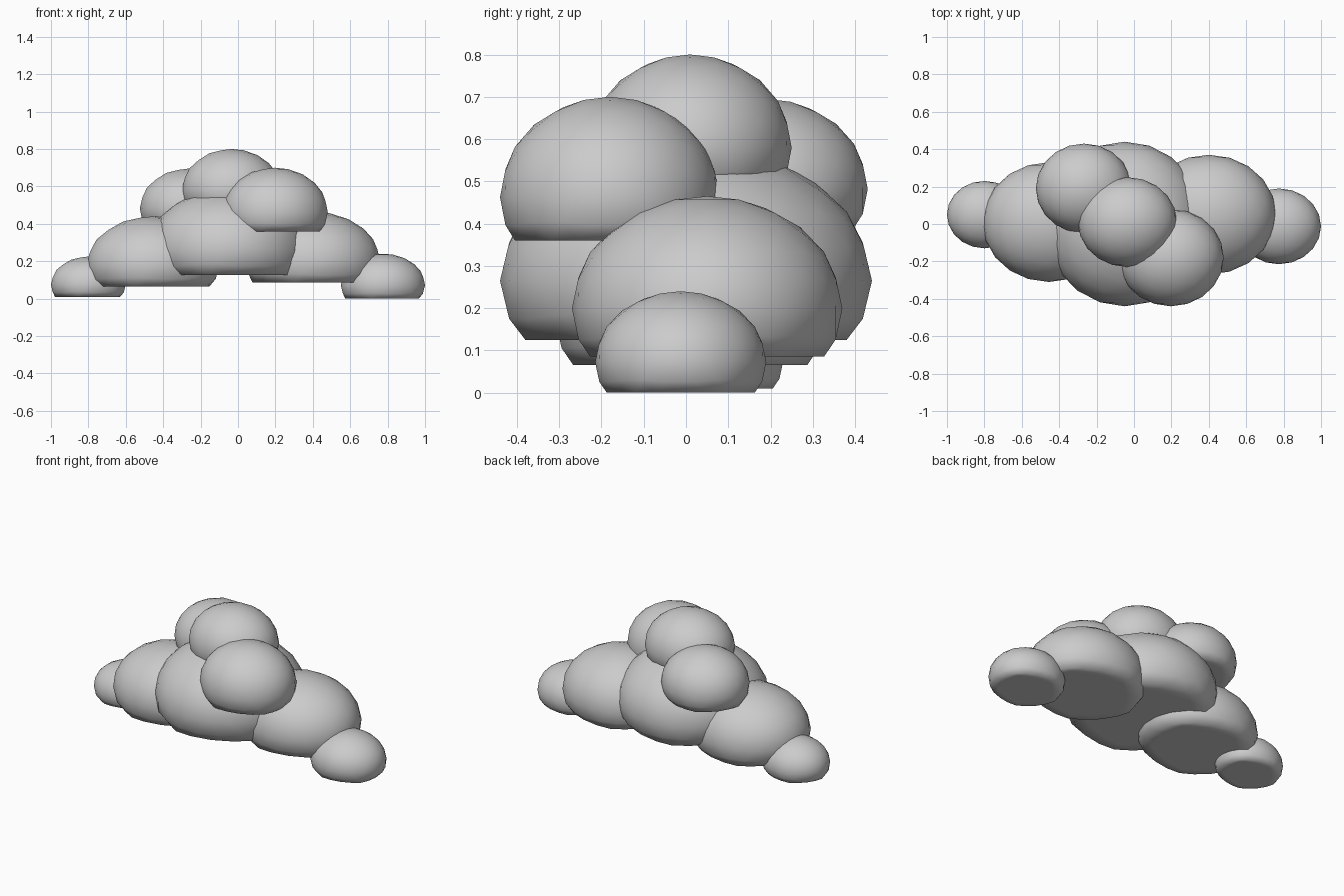
import bpy, bmesh

if "Cube" in bpy.data.objects:
    bpy.data.objects.remove(bpy.data.objects["Cube"])

CUT = -0.43  # flat underside, as a fraction of the vertical radius


def puff(name, x0, x1, y0, y1, bottom, top):
    """Rounded cloud puff filling the given bounds, flattened underneath."""
    bm = bmesh.new()
    bmesh.ops.create_icosphere(bm, subdivisions=3, radius=1)
    mx = max(abs(v.co.x) for v in bm.verts)
    my = max(abs(v.co.y) for v in bm.verts)
    rz = (top - bottom) / (1 - CUT)
    cz = top - rz
    for v in bm.verts:
        x, y, z = v.co
        v.co = ((x0 + x1) / 2 + x / mx * (x1 - x0) / 2,
                (y0 + y1) / 2 + y / my * (y1 - y0) / 2,
                cz + max(z, CUT) * rz)
    for f in bm.faces:
        f.smooth = True
    mesh = bpy.data.meshes.new(name)
    bm.to_mesh(mesh)
    bm.free()
    ob = bpy.data.objects.new(name, mesh)
    bpy.context.collection.objects.link(ob)
    return ob


# Lower row of puffs, left to right
puff("left_end_puff", -1.0, -0.60, -0.13, 0.23, 0.01, 0.225)
puff("left_puff", -0.81, -0.10, -0.31, 0.33, 0.065, 0.44)
puff("centre_puff", -0.48, 0.38, -0.44, 0.44, 0.125, 0.59)
puff("right_puff", 0.04, 0.76, -0.27, 0.37, 0.085, 0.465)
puff("right_end_puff", 0.55, 1.0, -0.215, 0.19, 0.0, 0.24)

# Upper puffs
puff("top_puff", -0.30, 0.23, -0.23, 0.25, 0.485, 0.80)
puff("front_upper_puff", -0.085, 0.48, -0.44, 0.08, 0.36, 0.70)
puff("back_upper_puff", -0.525, -0.01, -0.05, 0.43, 0.39, 0.695)
